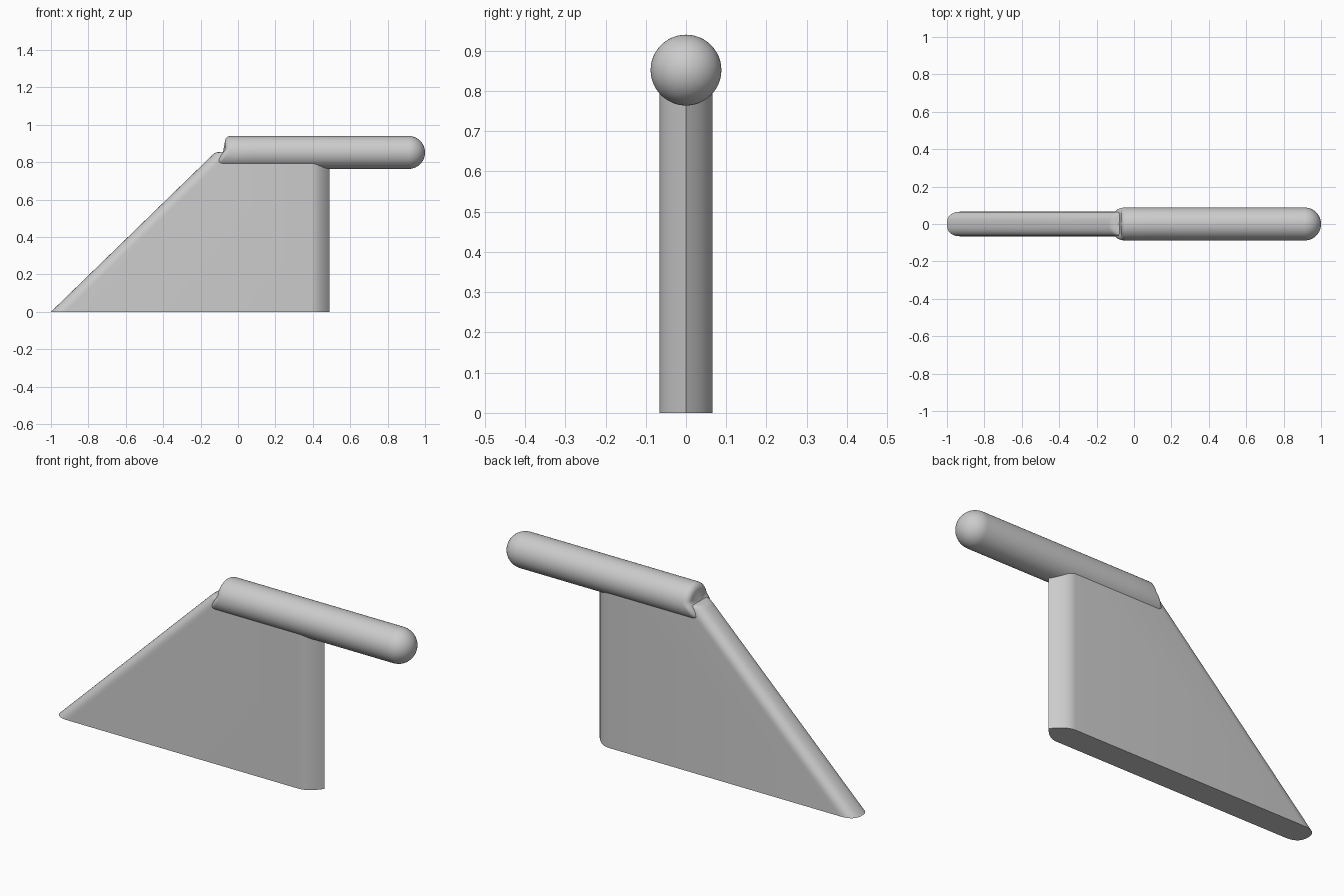
import bpy, bmesh, math

cube = bpy.data.objects.get("Cube")
if cube:
    bpy.data.objects.remove(cube, do_unlink=True)

grey = bpy.data.materials.new("plain grey")
grey.use_nodes = True
colour = (0.6, 0.6, 0.6, 1)
grey.diffuse_color = colour
grey.node_tree.nodes["Principled BSDF"].inputs["Base Color"].default_value = colour


def finish(name, bm, angle):
    bmesh.ops.recalc_face_normals(bm, faces=bm.faces)
    mesh = bpy.data.meshes.new(name)
    bm.to_mesh(mesh)
    bm.free()
    obj = bpy.data.objects.new(name, mesh)
    bpy.context.collection.objects.link(obj)
    mesh.materials.append(grey)
    bpy.ops.object.select_all(action='DESELECT')
    obj.select_set(True)
    bpy.context.view_layer.objects.active = obj
    bpy.ops.object.shade_smooth_by_angle(angle=math.radians(angle))


def bridge(bm, a, b):
    n = len(a)
    for i in range(n):
        bm.faces.new((a[i], a[(i + 1) % n], b[(i + 1) % n], b[i]))


# Fin: rounded sloping edge on one side, pointed arch on the other
HALF, TIP, STEPS = 0.066, 0.49, 10


def fin_section(front_x):
    side = []
    for i in range(STEPS + 1):
        a = math.pi / 2 * i / STEPS
        side.append((front_x + 0.08 * (1 - math.cos(a) ** 0.8), HALF * math.sin(a) ** 0.8))
    for i in range(STEPS + 1):
        t = i / STEPS
        side.append((TIP - 0.1 * (1 - t), HALF * (1 - t * t)))
    return side + [(x, -y) for x, y in side[-2:0:-1]]


bm = bmesh.new()
rings = []
for z, front_x in ((0, -1), (0.84, -0.135), (0.851, -0.12), (0.855, -0.1)):
    rings.append([bm.verts.new((x, y, z)) for x, y in fin_section(front_x)])
for a, b in zip(rings, rings[1:]):
    bridge(bm, a, b)
bm.faces.new(rings[0])
bm.faces.new(rings[-1])
finish("support_fin", bm, 40)

# Rod: lathed along x with a hemispherical nose and a softly rounded rear
R, AXIS, REAR, SOFT, SEG = 0.088, 0.852, -0.07, 0.03, 48
profile = []
for i in range(7):
    a = math.pi / 2 * i / 6
    profile.append((REAR + SOFT * (1 - math.cos(a)), R - SOFT + SOFT * math.sin(a)))
profile.append((0.08, R))
for i in range(16):
    a = math.pi / 2 * i / 16
    profile.append((1 - R + R * math.sin(a), R * math.cos(a)))


def rear_lean(x, z):
    # The lower half of the rear reaches back over the fin
    drop = min(max((AXIS + 0.015 - z) / 0.065, 0), 1)
    reach = min(max((0.08 - x) / 0.12, 0), 1)
    return x - 0.045 * drop * reach


bm = bmesh.new()
rings = []
for x, r in profile:
    ring = []
    for k in range(SEG):
        a = 2 * math.pi * k / SEG
        z = AXIS + r * math.sin(a)
        ring.append(bm.verts.new((rear_lean(x, z), r * math.cos(a), z)))
    rings.append(ring)
for a, b in zip(rings, rings[1:]):
    bridge(bm, a, b)
for ring, x in ((rings[0], REAR), (rings[-1], 1)):
    centre = bm.verts.new((rear_lean(x, AXIS), 0, AXIS))
    for k in range(SEG):
        bm.faces.new((ring[k], ring[(k + 1) % SEG], centre))
finish("round_rod", bm, 50)
